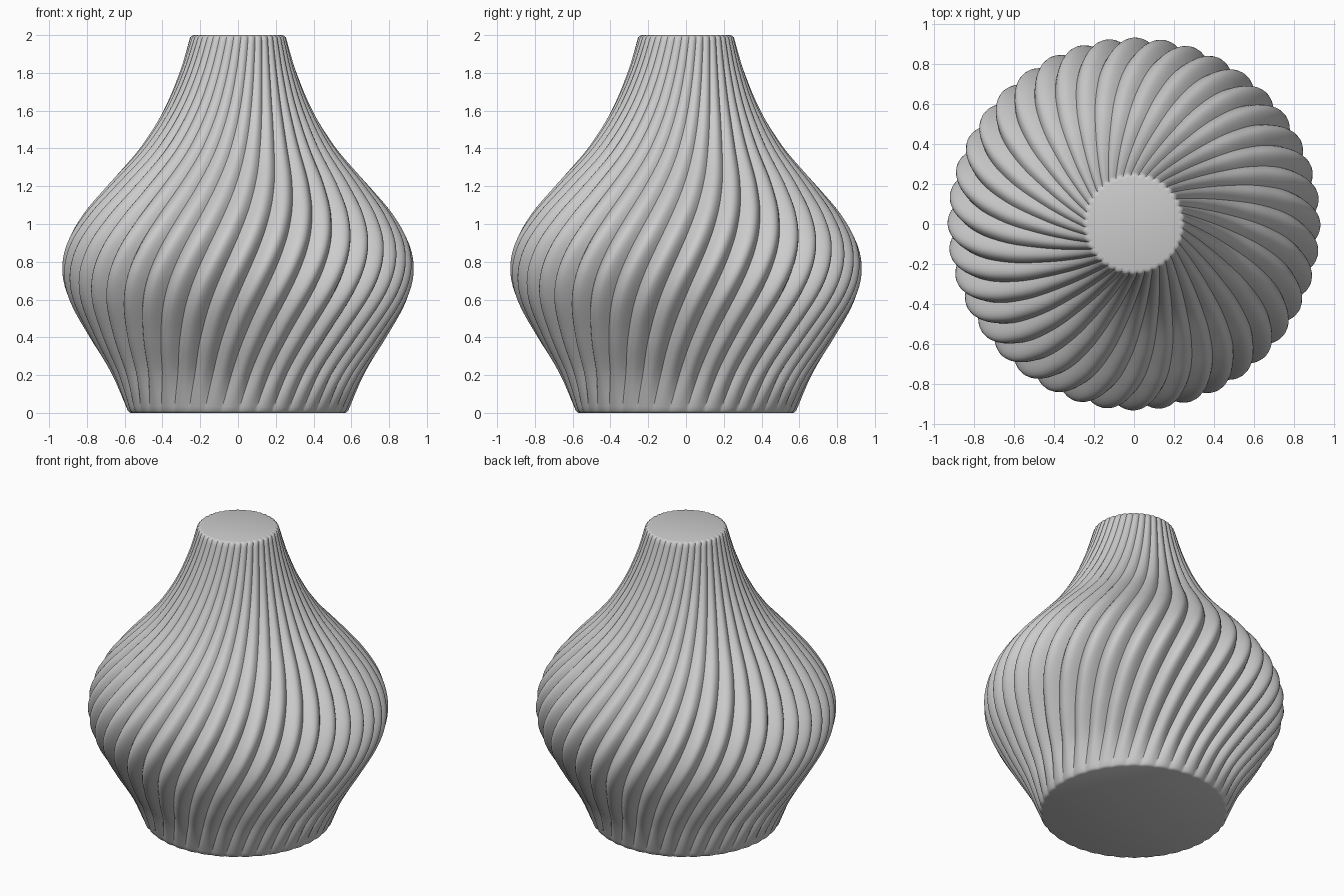
import bpy, bmesh, math

if "Cube" in bpy.data.objects:
    bpy.data.objects.remove(bpy.data.objects["Cube"])

RIBS, PER_RIB, RINGS = 40, 10, 90
TWIST = math.radians(58)

# Outer silhouette: (height, radius)
PROFILE = [(0.0, 0.58), (0.2, 0.665), (0.4, 0.785), (0.6, 0.895), (0.75, 0.93),
           (0.9, 0.905), (1.05, 0.82), (1.2, 0.695), (1.4, 0.52), (1.6, 0.395),
           (1.8, 0.31), (2.0, 0.25)]


def radius_at(z):
    """Smooth (cubic Hermite) radius along the profile."""
    n = len(PROFILE)

    def slope(i):
        a, b = PROFILE[max(i - 1, 0)], PROFILE[min(i + 1, n - 1)]
        return (b[1] - a[1]) / (b[0] - a[0])

    i = max(k for k in range(n - 1) if PROFILE[k][0] <= z + 1e-9)
    (z0, r0), (z1, r1) = PROFILE[i], PROFILE[i + 1]
    h = z1 - z0
    t = (z - z0) / h
    return ((2*t**3 - 3*t**2 + 1) * r0 + (t**3 - 2*t**2 + t) * h * slope(i)
            + (3*t**2 - 2*t**3) * r1 + (t**3 - t**2) * h * slope(i + 1))


def rib_depth(z):
    """Grooves are deepest at the belly and fade to the neck and foot."""
    foot = min(1.0, 0.25 + z / 0.3)
    return 0.055 * foot * (radius_at(z) / 0.93) ** 1.5


# Ring heights, with narrow edge rings for the rounded rims
levels = [(0.0, 0.012), (0.004, 0.004)]
levels += [(0.012 + 1.976 * k / RINGS, 0.0) for k in range(RINGS + 1)]
levels += [(1.996, 0.006), (2.0, 0.018)]

# Twisted, scalloped body
bm = bmesh.new()
count = RIBS * PER_RIB
rings = []
for z, inset in levels:
    r, d = radius_at(z) - inset, rib_depth(z)
    ring = []
    for s in range(count):
        u = (s % PER_RIB) / PER_RIB
        rr = r - d * (1 - math.sin(math.pi * u))
        a = 2 * math.pi * s / count + TWIST * z / 2
        ring.append(bm.verts.new((rr * math.cos(a), rr * math.sin(a), z)))
    rings.append(ring)
for lo, hi in zip(rings, rings[1:]):
    for s in range(count):
        t = (s + 1) % count
        bm.faces.new((lo[s], lo[t], hi[t], hi[s]))

# Flat bottom and top caps
bm.faces.new(rings[0][::-1])
bm.faces.new(rings[-1])

mesh = bpy.data.meshes.new("twisted_vase")
bm.to_mesh(mesh)
bm.free()
vase = bpy.data.objects.new("twisted_vase", mesh)
bpy.context.collection.objects.link(vase)
bpy.context.view_layer.objects.active = vase
vase.select_set(True)
bpy.ops.object.shade_smooth_by_angle(angle=math.radians(40))
